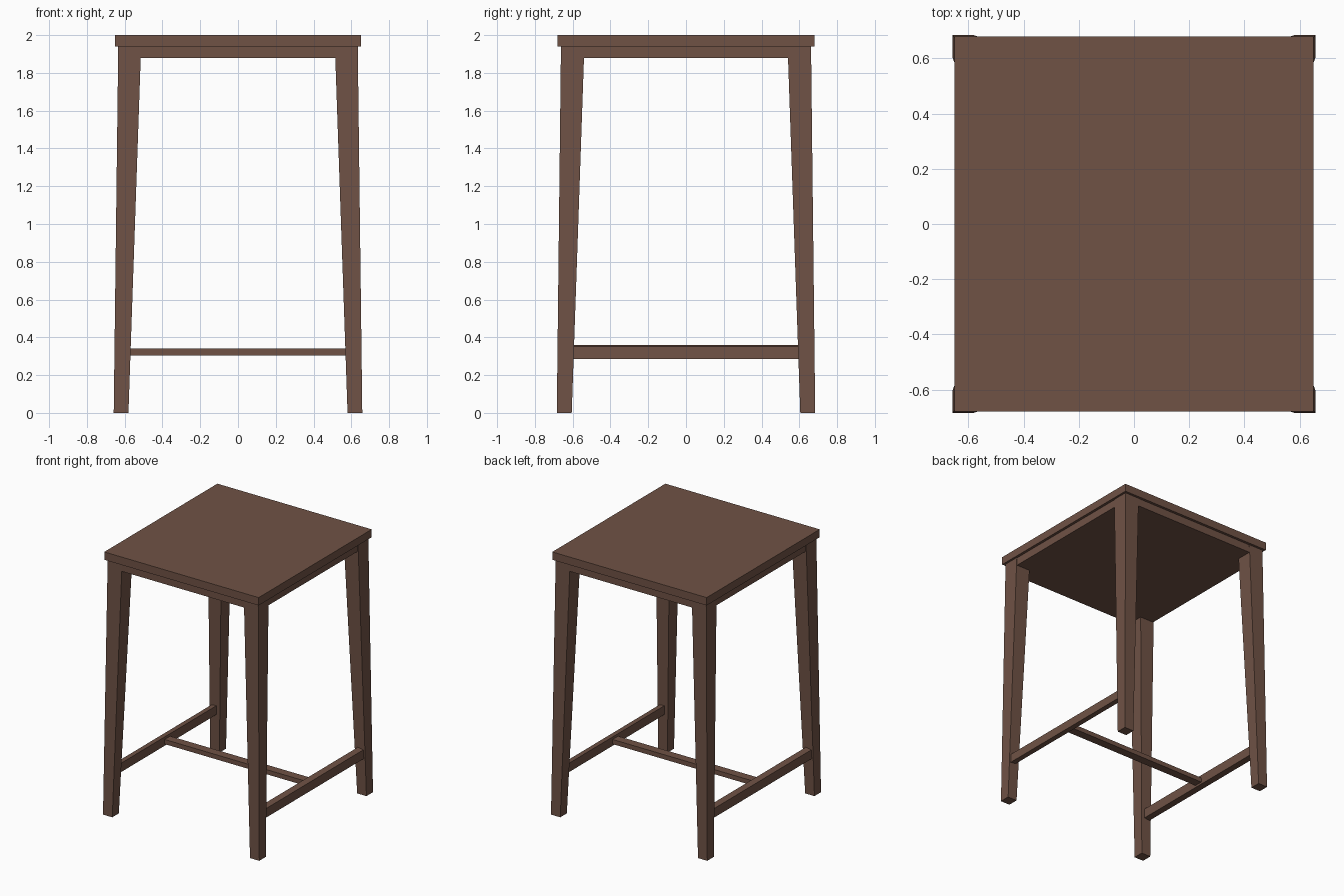
import bpy

if "Cube" in bpy.data.objects:
    bpy.data.objects.remove(bpy.data.objects["Cube"])

wood = bpy.data.materials.new("brown_wood")
wood.diffuse_color = (0.16, 0.085, 0.06, 1)
wood.use_nodes = True
wood.node_tree.nodes["Principled BSDF"].inputs["Base Color"].default_value = wood.diffuse_color


def hexahedron(name, bottom, top):
    """Six-sided solid from a lower and an upper ring of four points."""
    n = 4
    faces = [(3, 2, 1, 0), (4, 5, 6, 7)]
    faces += [(i, (i + 1) % n, (i + 1) % n + n, i + n) for i in range(n)]
    mesh = bpy.data.meshes.new(name)
    mesh.from_pydata(bottom + top, [], faces)
    mesh.materials.append(wood)
    obj = bpy.data.objects.new(name, mesh)
    bpy.context.collection.objects.link(obj)
    return obj


def ring(x0, x1, y0, y1, z):
    return [(x0, y0, z), (x1, y0, z), (x1, y1, z), (x0, y1, z)]


def box(name, x, y, z0, z1):
    return hexahedron(name, ring(-x, x, -y, y, z0), ring(-x, x, -y, y, z1))


def mirror(obj, use_x, use_y):
    mod = obj.modifiers.new("mirror", 'MIRROR')
    mod.use_axis = (use_x, use_y, False)
    mod.use_mirror_merge = False


# Seat slab and the slightly inset solid frame below it
box("seat", 0.65, 0.68, 1.94, 2.0)
box("seat_frame", 0.63, 0.66, 1.88, 1.94)

# Four splayed legs, thicker at the top
leg = hexahedron("legs",
                 ring(0.58, 0.658, 0.605, 0.684, 0.0),
                 ring(0.513, 0.634, 0.538, 0.662, 1.94))
mirror(leg, True, True)

# Side stretchers, tipped slightly with the leg splay
side = hexahedron("side_stretchers",
                  [(0.597, -0.61, 0.29), (0.643, -0.61, 0.285),
                   (0.643, 0.61, 0.285), (0.597, 0.61, 0.29)],
                  [(0.594, -0.61, 0.36), (0.640, -0.61, 0.352),
                   (0.640, 0.61, 0.352), (0.594, 0.61, 0.36)])
mirror(side, True, False)

# Flat bar joining the side stretchers
box("centre_stretcher", 0.60, 0.033, 0.305, 0.34)
